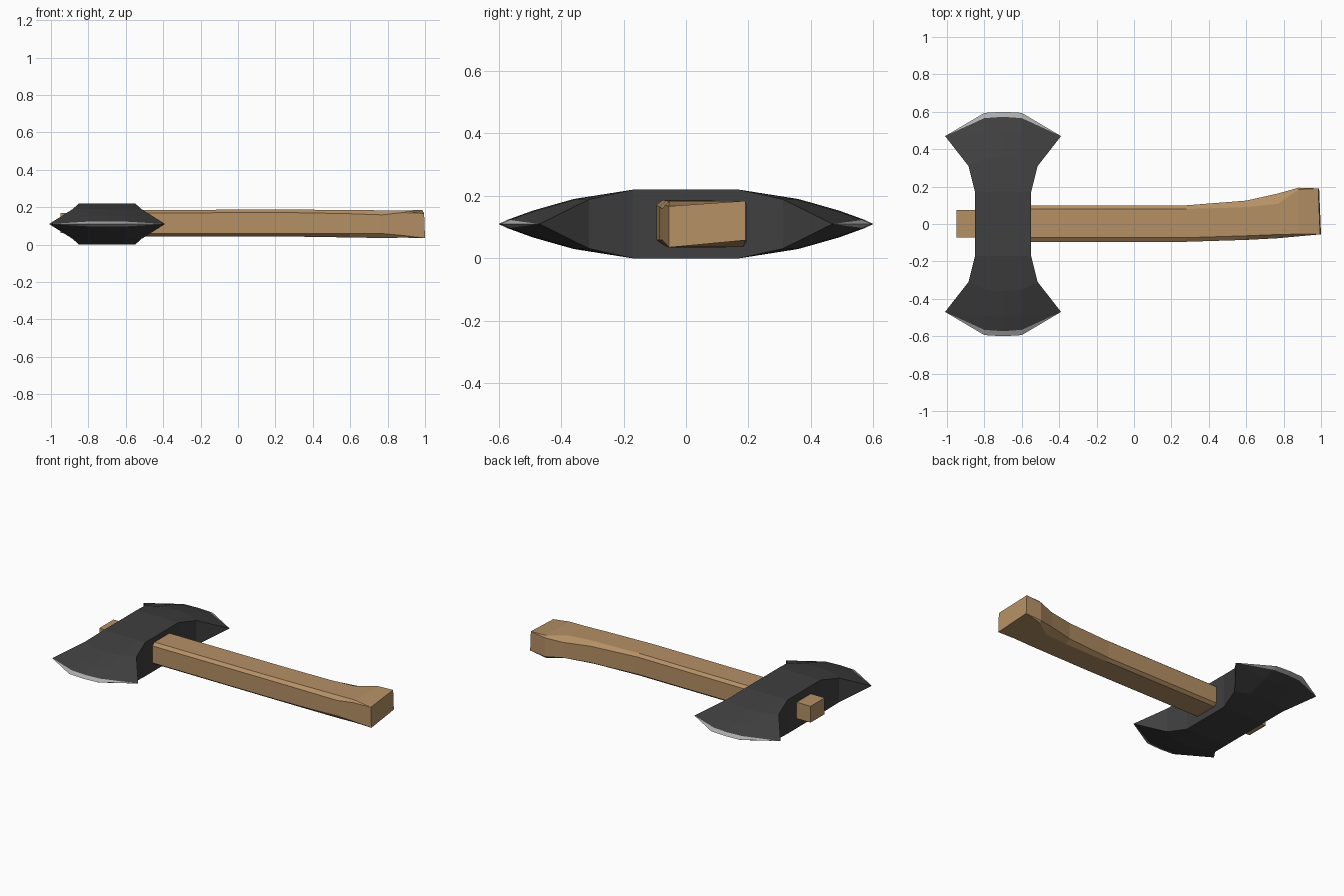
import bpy, bmesh

cube = bpy.data.objects.get("Cube")
if cube:
    bpy.data.objects.remove(cube)


def material(name, rgb):
    m = bpy.data.materials.new(name)
    m.use_nodes = True
    m.diffuse_color = (*rgb, 1)
    m.node_tree.nodes["Principled BSDF"].inputs["Base Color"].default_value = (*rgb, 1)
    return m


wood = material("wood", (0.46, 0.28, 0.13))
iron = material("dark_iron", (0.05, 0.05, 0.05))
steel = material("bare_steel", (0.42, 0.42, 0.42))


def finish(name, bm, mats):
    bmesh.ops.remove_doubles(bm, verts=bm.verts, dist=0.0005)
    bmesh.ops.recalc_face_normals(bm, faces=bm.faces)
    mesh = bpy.data.meshes.new(name)
    bm.to_mesh(mesh)
    bm.free()
    for m in mats:
        mesh.materials.append(m)
    ob = bpy.data.objects.new(name, mesh)
    bpy.context.collection.objects.link(ob)
    return ob


def add_face(bm, points, index=0):
    unique = list(dict.fromkeys(points))
    if len(unique) > 2:
        bm.faces.new([bm.verts.new(p) for p in unique]).material_index = index


# Axe head: one quarter (upper, back), each row from middle to side, then mirrored
tip = (0.31, 0.47, 0)
rows = [
    [(0, 0, 0.11), (0.1, 0, 0.11), (0.15, 0, 0.11)],
    [(0, 0.17, 0.11), (0.1, 0.17, 0.11), (0.15, 0.17, 0.11)],
    [(0, 0.36, 0.08), (0.1, 0.35, 0.08), (0.185, 0.31, 0.079)],
    [(0, 0.49, 0.043), (0.1, 0.485, 0.041), tip],
    [(0, 0.573, 0.013), (0.1, 0.566, 0.013), tip],
    [(0, 0.6, 0), (0.1, 0.594, 0), tip],
]
bm = bmesh.new()
for sx in (1, -1):
    for sy in (1, -1):
        for sz in (1, -1):
            def place(p):
                return (p[0] * sx, p[1] * sy, p[2] * sz)
            for r, (a, b) in enumerate(zip(rows, rows[1:])):
                for i in range(2):
                    quad = (a[i], a[i + 1], b[i + 1], b[i])
                    add_face(bm, [place(p) for p in quad], int(r == 4))
                # Side wall down to the middle plane
                p, q = a[-1], b[-1]
                wall = (p, q, (q[0], q[1], 0), (p[0], p[1], 0))
                add_face(bm, [place(v) for v in wall])
head = finish("axe_head", bm, [iron, steel])
head.location = (-0.69 - 0.01, 0, 0.11)


# Handle: chamfered sections (x, front y, back y, bottom z, top z, front, back, height chamfer)
def section(x, y0, y1, z0, z1, cf, cb, cz):
    return [(x, y0, z0 + cz), (x, y0 + cf, z0), (x, y1 - cb, z0), (x, y1, z0 + cz),
            (x, y1, z1 - cz), (x, y1 - cb, z1), (x, y0 + cf, z1), (x, y0, z1 - cz)]


rings = [section(*s) for s in (
    (-0.7, -0.095, 0.1, 0.043, 0.185, 0.022, 0.02, 0.016),
    (0.28, -0.095, 0.1, 0.043, 0.187, 0.022, 0.02, 0.016),
    (0.6, -0.085, 0.125, 0.038, 0.185, 0.022, 0.035, 0.02),
    (0.77, -0.076, 0.163, 0.035, 0.183, 0.02, 0.055, 0.024),
    (0.88, -0.066, 0.194, 0.037, 0.183, 0.012, 0.01, 0.012),
)]
# Butt corners, each doubled so the chamfers run out
corners = [(1, -0.055, 0.035), (0.99, 0.19, 0.058), (0.985, 0.19, 0.184), (0.995, -0.055, 0.167)]
rings.append([c for c in corners for _ in range(2)])

bm = bmesh.new()
for a, b in zip(rings, rings[1:]):
    for i in range(8):
        j = (i + 1) % 8
        add_face(bm, [a[i], a[j], b[j], b[i]])
add_face(bm, rings[0])
add_face(bm, rings[-1])
finish("handle", bm, [wood])

# Handle end poking out of the head
bm = bmesh.new()
bmesh.ops.create_cube(bm, size=1)
bmesh.ops.scale(bm, vec=(0.25, 0.146, 0.106), verts=bm.verts)
bmesh.ops.translate(bm, vec=(-0.825, 0.002, 0.116), verts=bm.verts)
finish("handle_tip", bm, [wood])
